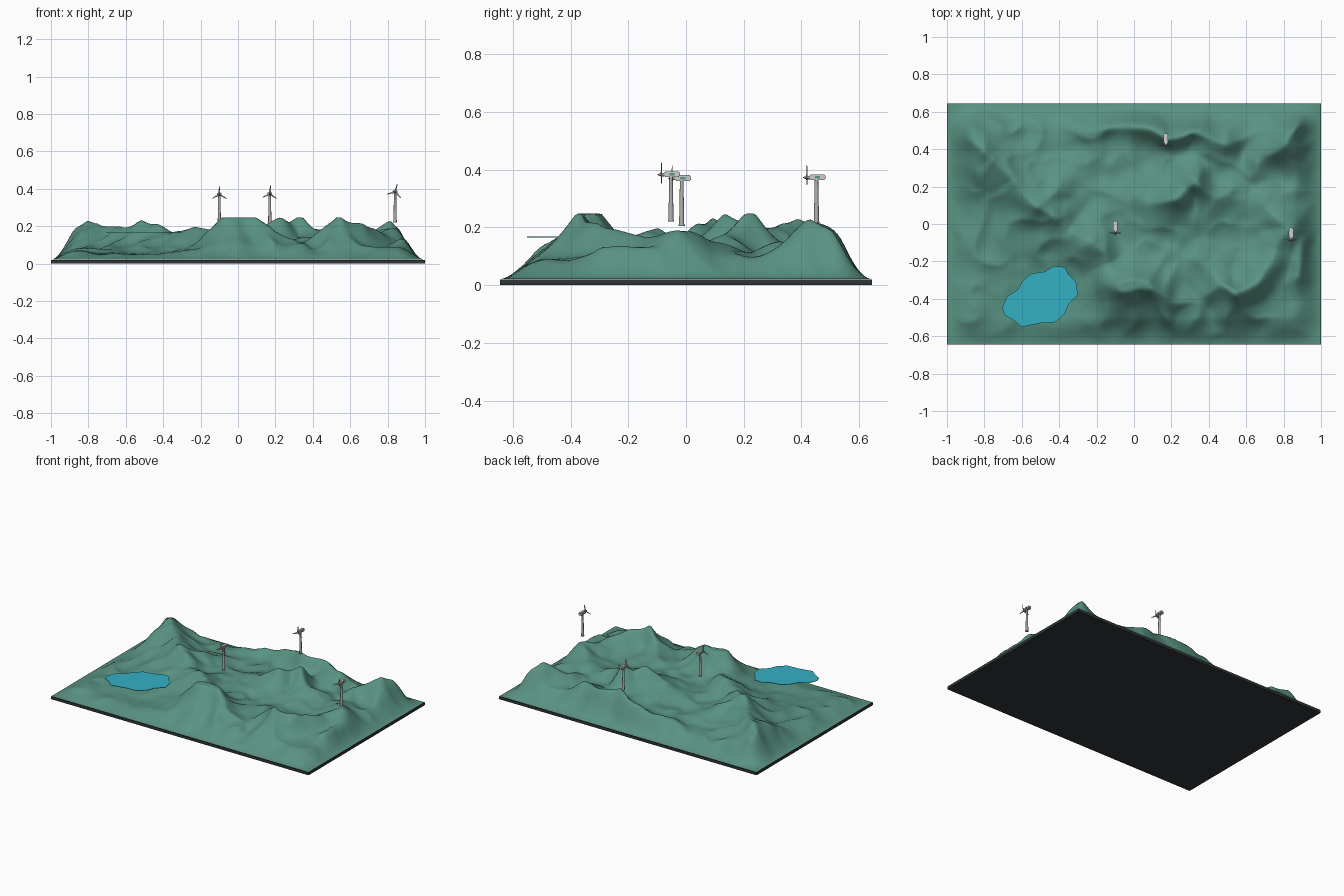
import bpy, bmesh, math
from mathutils import Vector, Matrix, noise

if "Cube" in bpy.data.objects:
    bpy.data.objects.remove(bpy.data.objects["Cube"])

HX, HY = 1.0, 0.645


def material(name, rgb):
    m = bpy.data.materials.new(name)
    m.diffuse_color = (*rgb, 1)
    m.use_nodes = True
    m.node_tree.nodes["Principled BSDF"].inputs["Base Color"].default_value = m.diffuse_color
    return m


GREEN = material("hill green", (0.10, 0.29, 0.225))
BLACK = material("base charcoal", (0.028, 0.036, 0.038))
WATER = material("lake blue", (0.034, 0.44, 0.55))
WHITE = material("nacelle white", (0.62, 0.62, 0.61))
TOWER = material("tower grey", (0.47, 0.44, 0.44))
ROTOR = material("rotor grey", (0.38, 0.36, 0.365))
PANEL = material("nacelle teal", (0.10, 0.30, 0.25))


def finish(bm, name, mats, smooth=True):
    bmesh.ops.recalc_face_normals(bm, faces=bm.faces)
    me = bpy.data.meshes.new(name)
    bm.to_mesh(me)
    bm.free()
    ob = bpy.data.objects.new(name, me)
    bpy.context.collection.objects.link(ob)
    for m in mats:
        me.materials.append(m)
    if smooth:
        bpy.context.view_layer.objects.active = ob
        ob.select_set(True)
        bpy.ops.object.shade_smooth_by_angle(angle=math.radians(40))
        ob.select_set(False)
    return ob


# Base slab
bm = bmesh.new()
bmesh.ops.create_cube(bm, size=1, matrix=Matrix.Translation((0, 0, 0.01))
                      @ Matrix.Diagonal((2 * HX, 2 * HY, 0.02, 1)))
finish(bm, "base_slab", [BLACK], smooth=False)

# Ridge lines: (width, crest points as x, y, z)
RIDGES = [
    (0.13, [(-.87, .45, .20), (-.76, .33, .235), (-.64, .24, .185), (-.52, .10, .22),
            (-.43, .02, .20), (-.35, -.04, .16), (-.24, -.09, .20), (-.14, -.21, .155),
            (-.05, -.33, .24)]),
    (0.13, [(-.05, -.33, .255), (.05, -.34, .255), (.16, -.38, .20), (.25, -.46, .12)]),
    (0.09, [(-.52, .10, .20), (-.40, .21, .165)]),
    (0.09, [(-.25, .50, .12), (-.02, .53, .18), (.10, .50, .20), (.18, .46, .215),
            (.30, .49, .19), (.48, .43, .185)]),
    (0.11, [(.10, .11, .18), (.21, .13, .24), (.26, .18, .21), (.32, .23, .25),
            (.44, .14, .19)]),
    (0.10, [(.36, -.22, .14), (.46, -.32, .19), (.55, -.37, .245), (.67, -.29, .20),
            (.76, -.15, .165), (.82, -.02, .185), (.70, .10, .15)]),
    (0.11, [(.68, .33, .14), (.81, .42, .22), (.85, .53, .17)]),
    (0.07, [(.89, -.28, .14), (.91, -.08, .15)]),
]
LINES = [(w, [(Vector(a), Vector(b)) for a, b in zip(p, p[1:])]) for w, p in RIDGES]


def smoothstep(t):
    t = max(0, min(1, t))
    return t * t * (3 - 2 * t)


def height(x, y):
    wob = noise.noise_vector(Vector((x * 6, y * 6, 3.1))) * 0.03
    p = Vector((x + wob.x, y + wob.y))
    basin = math.exp(-((x + .55) / .36) ** 2 - ((y + .42) / .24) ** 2)
    inner = math.exp(-((x - .12) / .6) ** 2 - ((y - .08) / .3) ** 2)
    ground = 0.08 + 0.03 * inner - 0.035 * basin
    total = 0
    for w, segs in LINES:
        best = 0
        for a, b in segs:
            d = (b - a).xy
            t = max(0, min(1, (p - a.xy).dot(d) / d.length_squared))
            dist = (p - a.xy - d * t).length
            crest = a.z + (b.z - a.z) * t
            best = max(best, (crest - ground) * math.exp(-(dist / w) ** 1.5 * 1.2))
        total += best ** 4
    lift = total ** 0.25
    # eroded gullies, gentler inside the lake basin
    gully = 0.5 - abs(noise.noise(Vector((p.x * 6, p.y * 6, 8.0)))) * 2
    fine = noise.noise(Vector((x * 11, y * 11, 1.7)))
    z = ground + lift + (0.020 * gully + 0.010 * fine) * (1 - 0.75 * basin)
    rim = smoothstep((HX - abs(x)) / 0.15) * smoothstep((HY - abs(y)) / 0.15)
    return 0.021 + (min(z, 0.248) - 0.021) * rim ** 0.9


# Terrain relief
NX, NY = 170, 110
bm = bmesh.new()
bmesh.ops.create_grid(bm, x_segments=NX, y_segments=NY, size=1)
for v in bm.verts:
    v.co.x *= HX - 0.004
    v.co.y *= HY - 0.004
    v.co.z = height(v.co.x, v.co.y)
terrain = finish(bm, "terrain", [GREEN], smooth=False)
for f in terrain.data.polygons:
    f.use_smooth = True

# Lake sheet
SHORE = [(-.705, -.45), (-.68, -.39), (-.62, -.35), (-.60, -.31), (-.55, -.265), (-.48, -.255),
         (-.43, -.225), (-.37, -.23), (-.35, -.27), (-.31, -.31), (-.30, -.38), (-.35, -.43),
         (-.37, -.48), (-.42, -.525), (-.50, -.53), (-.60, -.55), (-.65, -.51), (-.69, -.49)]
bm = bmesh.new()
face = bm.faces.new([bm.verts.new((x, y, 0.166)) for x, y in SHORE])
top = bmesh.ops.extrude_face_region(bm, geom=[face])["geom"]
bmesh.ops.translate(bm, vec=(0, 0, 0.003), verts=[g for g in top if isinstance(g, bmesh.types.BMVert)])
finish(bm, "lake", [WATER], smooth=False)


def cone(bm, r1, r2, depth, mat, seg=12):
    bmesh.ops.create_cone(bm, cap_ends=True, segments=seg, radius1=r1, radius2=r2,
                          depth=depth, matrix=mat)


def turbine(n, x, y, foot, hub, spin):
    T = Matrix.Translation
    along = Matrix.Rotation(math.radians(90), 4, 'X')
    # tapered tower
    bm = bmesh.new()
    cone(bm, 0.009, 0.006, hub - foot, T((x, y, (hub + foot) / 2)))
    cone(bm, 0.011, 0.011, 0.006, T((x, y, foot + 0.003)))
    finish(bm, f"tower_{n}", [TOWER])
    # nacelle with side panels
    bm = bmesh.new()
    bmesh.ops.create_cube(bm, size=1, matrix=T((x, y + 0.004, hub + 0.001))
                          @ Matrix.Diagonal((0.024, 0.056, 0.020, 1)))
    bmesh.ops.bevel(bm, geom=bm.edges[:], offset=0.004, segments=2, affect='EDGES')
    finish(bm, f"nacelle_{n}", [WHITE])
    bm = bmesh.new()
    bmesh.ops.create_cube(bm, size=1, matrix=T((x, y + 0.004, hub + 0.001))
                          @ Matrix.Diagonal((0.0255, 0.018, 0.009, 1)))
    finish(bm, f"nacelle_panels_{n}", [PANEL], smooth=False)
    # hub, nose and three blades
    bm = bmesh.new()
    cone(bm, 0.006, 0.006, 0.012, T((x, y - 0.029, hub)) @ along)
    cone(bm, 0.001, 0.006, 0.012, T((x, y - 0.041, hub)) @ along.inverted())
    for k in range(3):
        m = (T((x, y - 0.033, hub)) @ Matrix.Rotation(math.radians(spin + 120 * k), 4, 'Y')
             @ T((0, 0, 0.023)) @ Matrix.Rotation(0.35, 4, 'Z') @ Matrix.Diagonal((1, 0.35, 1, 1)))
        cone(bm, 0.006, 0.002, 0.042, m, 6)
    finish(bm, f"rotor_{n}", [ROTOR])


turbine(1, -0.10, -0.015, 0.205, 0.370, 0)
turbine(2, 0.17, 0.452, 0.215, 0.373, 5)
turbine(3, 0.84, -0.052, 0.22, 0.383, 15)
